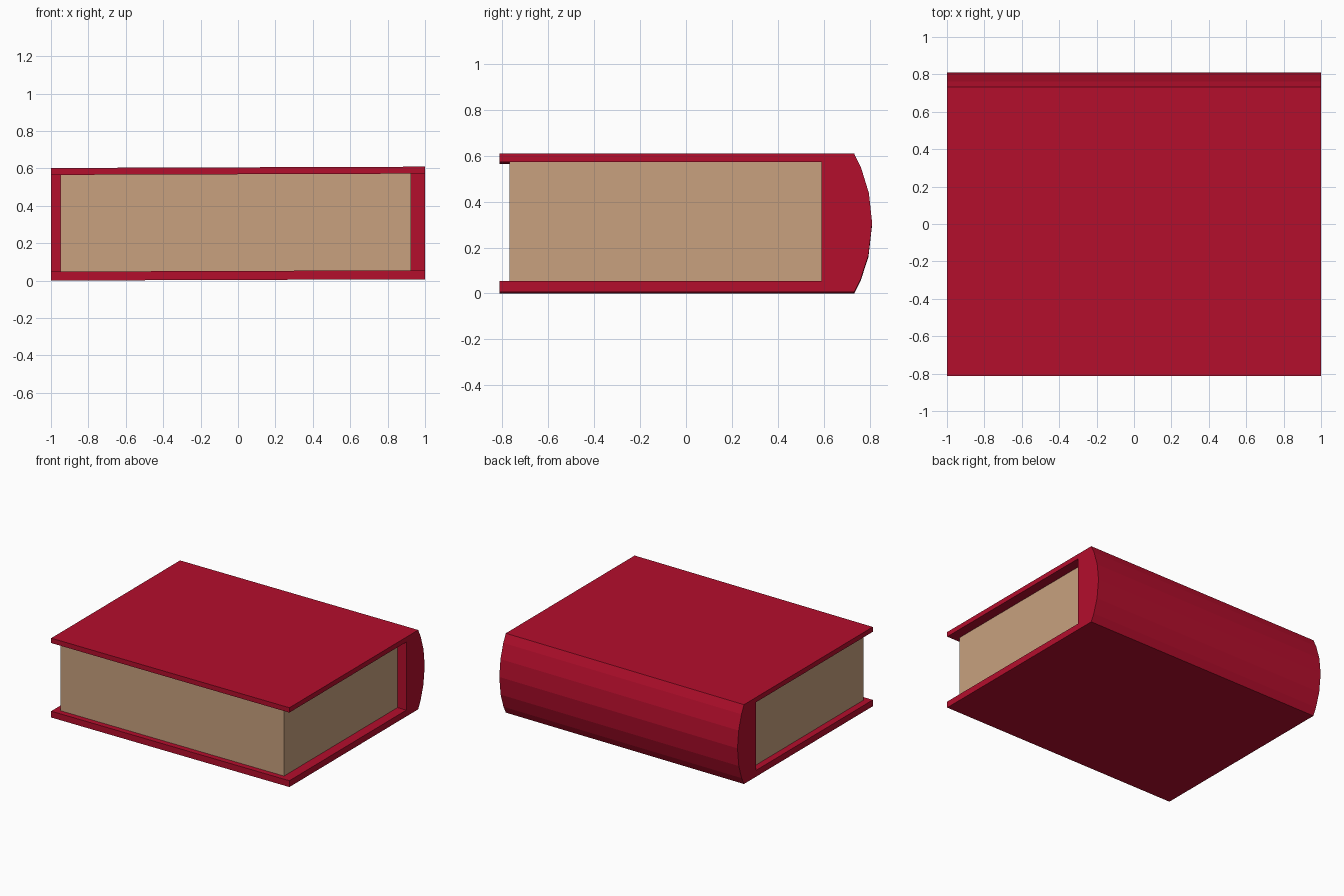
import bpy, bmesh

if "Cube" in bpy.data.objects:
    bpy.data.objects.remove(bpy.data.objects["Cube"])

TILT = 0.0035  # the book rises slightly towards +x


def material(name, rgb):
    m = bpy.data.materials.new(name)
    m.diffuse_color = (*rgb, 1)
    m.use_nodes = True
    m.node_tree.nodes["Principled BSDF"].inputs["Base Color"].default_value = m.diffuse_color
    return m


def extrude_profile(name, profile, x0, x1, mat):
    """Extrude a (y, z) outline along x, following the slight tilt."""
    bm = bmesh.new()
    face = bm.faces.new([bm.verts.new((x0, y, z)) for y, z in profile])
    ext = bmesh.ops.extrude_face_region(bm, geom=[face])["geom"]
    moved = [v for v in ext if isinstance(v, bmesh.types.BMVert)]
    bmesh.ops.translate(bm, verts=moved, vec=(x1 - x0, 0, 0))
    for v in bm.verts:
        v.co.z += TILT * (v.co.x + 1)
    bmesh.ops.recalc_face_normals(bm, faces=bm.faces)
    mesh = bpy.data.meshes.new(name)
    bm.to_mesh(mesh)
    bm.free()
    mesh.materials.append(mat)
    obj = bpy.data.objects.new(name, mesh)
    bpy.context.collection.objects.link(obj)
    return obj


red = material("cover red", (0.456, 0.0044, 0.0252))
tan = material("page tan", (0.578, 0.356, 0.209))

FRONT, SPINE = -0.812, 0.59
LOW, HIGH, TOP = 0.048, 0.565, 0.602

# Cover: two boards joined by a faceted rounded spine
rounded_spine = [(0.733, 0), (0.761, 0.055), (0.795, 0.16), (0.811, 0.30),
                 (0.797, 0.43), (0.763, 0.54), (0.733, TOP)]
cover = [(FRONT, 0)] + rounded_spine + [
    (FRONT, TOP), (FRONT, HIGH), (SPINE, HIGH), (SPINE, LOW), (FRONT, LOW)]
extrude_profile("cover", cover, -1, 1, red)

# Page block
pages = [(-0.77, LOW), (SPINE, LOW), (SPINE, HIGH), (-0.77, HIGH)]
extrude_profile("pages", pages, -0.95, 0.926, tan)
